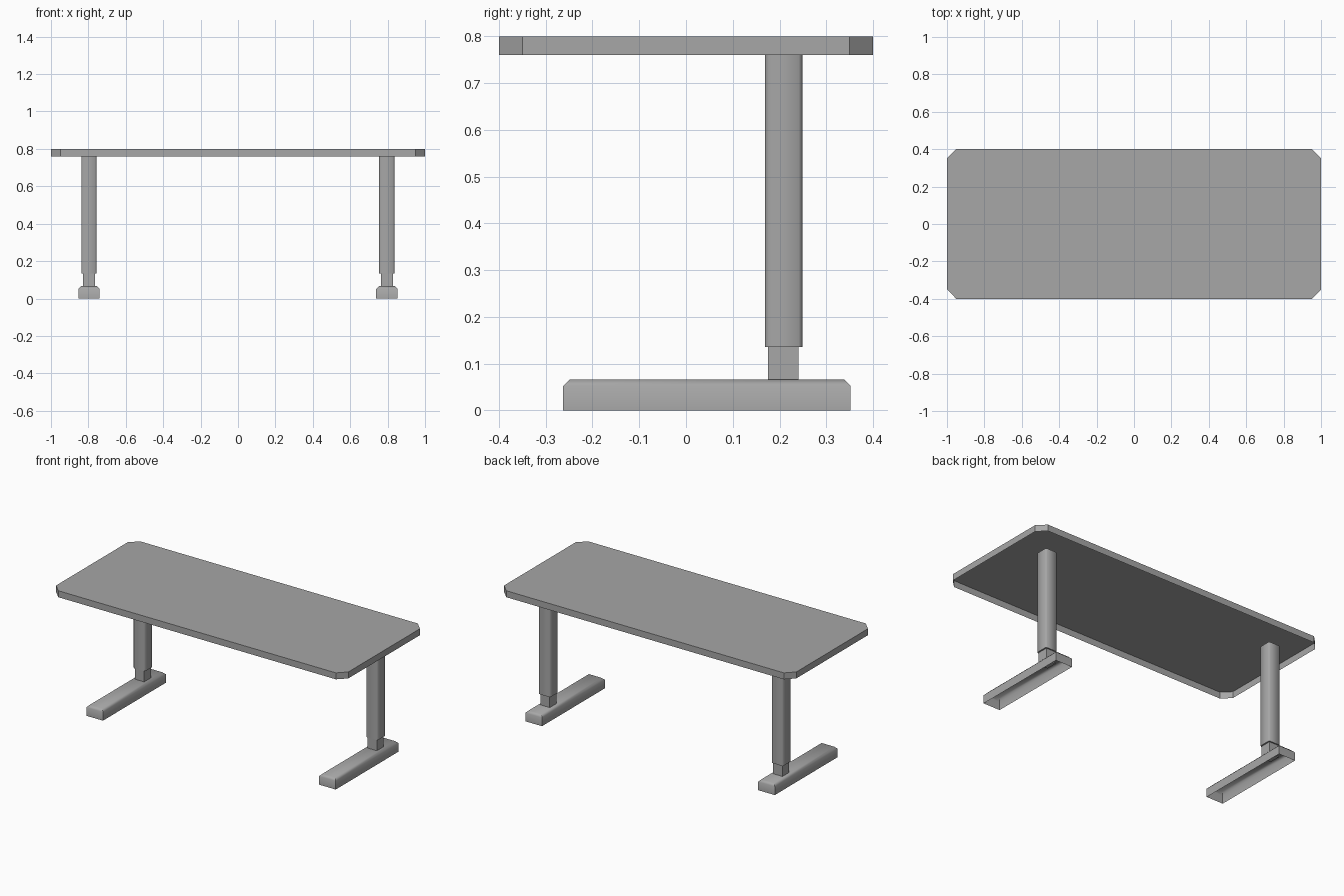
import bpy
import bmesh
import math

cube = bpy.data.objects.get("Cube")
if cube:
    bpy.data.objects.remove(cube)

grey = bpy.data.materials.new("plain_grey")
grey.use_nodes = True
colour = (0.385, 0.385, 0.385, 1)
grey.diffuse_color = colour
grey.node_tree.nodes["Principled BSDF"].inputs["Base Color"].default_value = colour


def box(name, x, y, z, pick_edge=None, bevel=0, open_bottom=False):
    """Box from (min, max) ranges, with chosen edges chamfered."""
    bm = bmesh.new()
    bmesh.ops.create_cube(bm, size=1)
    for v in bm.verts:
        v.co = [lo + (hi - lo) * (c + 0.5) for c, (lo, hi) in zip(v.co, (x, y, z))]
    if pick_edge:
        edges = [e for e in bm.edges if pick_edge(e)]
        bmesh.ops.bevel(bm, geom=edges, offset=bevel, segments=1,
                        profile=0.5, affect='EDGES')
    if open_bottom:
        bm.normal_update()
        under = [f for f in bm.faces if f.normal.z < -0.9]
        bmesh.ops.delete(bm, geom=under, context='FACES')
    mesh = bpy.data.meshes.new(name)
    bm.to_mesh(mesh)
    bm.free()
    mesh.materials.append(grey)
    obj = bpy.data.objects.new(name, mesh)
    bpy.context.collection.objects.link(obj)
    return obj


def smooth(obj):
    bpy.ops.object.select_all(action='DESELECT')
    obj.select_set(True)
    bpy.context.view_layer.objects.active = obj
    bpy.ops.object.shade_smooth_by_angle(angle=math.radians(50))


def vertical(e):
    a, b = e.verts
    return abs(a.co.z - b.co.z) > 0.01


def top_rim(e):
    return all(v.co.z > 0.06 for v in e.verts)


# Tabletop shell with clipped corners, hollow underneath
box("tabletop", (-1, 1), (-0.4, 0.4), (0.76, 0.8), vertical, 0.05, open_bottom=True)

# Telescoping legs on hollow feet
for side, cx in (("right", -0.797), ("left", 0.796)):
    foot = box(side + "_foot", (cx - 0.057, cx + 0.057), (-0.263, 0.352),
               (0, 0.066), top_rim, 0.014, open_bottom=True)
    box(side + "_inner_post", (cx - 0.032, cx + 0.032), (0.175, 0.241), (0.06, 0.15))
    sleeve = box(side + "_outer_post", (cx - 0.041, cx + 0.041), (0.169, 0.249),
                 (0.135, 0.761), vertical, 0.008)
    smooth(foot)
    smooth(sleeve)
